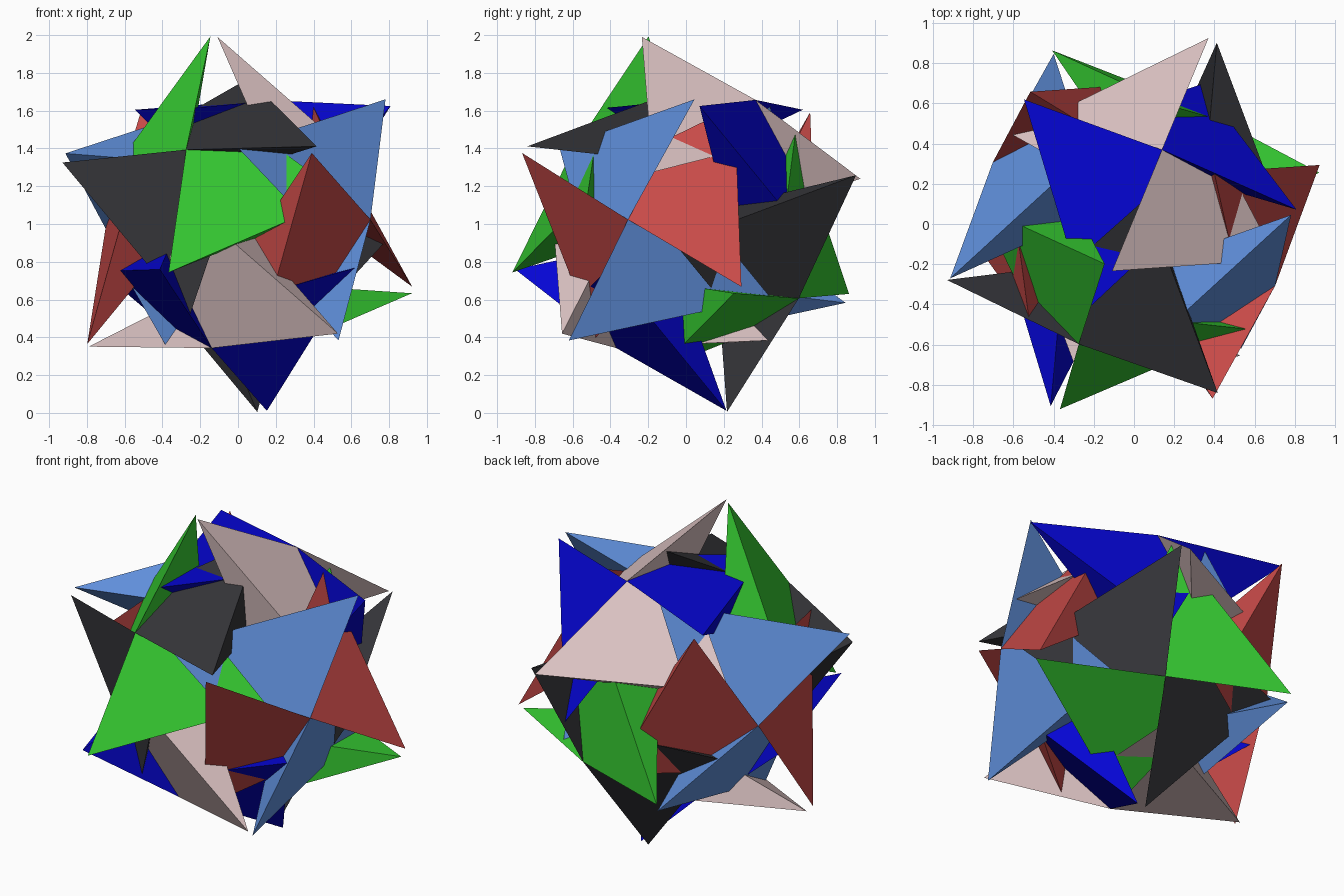
import bpy
import bmesh
from mathutils import Vector

cube = bpy.data.objects.get("Cube")
if cube:
    bpy.data.objects.remove(cube, do_unlink=True)

# Three perpendicular axes of the compound
P2 = Vector((0.182, 0.481, 0.857)).normalized()
P3 = Vector((0.915, -0.402, 0.028))
P3 = (P3 - P2 * P3.dot(P2)).normalized()
P1 = P3.cross(P2)
CENTRE = Vector((0, 0, 1.0))

# Corners of one lobe, measured along (axis, along, across)
POLE = Vector((0.766, 0, 0))
TIP = Vector((0.717, 0.73, 0.024))
LOW = Vector((0.28, 0.024, 0.73))
BACK = POLE + 0.6 * (LOW - POLE) - 0.2 * (TIP - POLE)   # tucked under the next lobe
ROOT = Vector((0.24, 0.24, 0.24))                       # bottom of the dent


def linear(c):
    c /= 255
    return c / 12.92 if c <= 0.04045 else ((c + 0.055) / 1.055) ** 2.4


def material(name, rgb):
    col = [linear(c) for c in rgb] + [1.0]
    mat = bpy.data.materials.new(name)
    mat.use_nodes = True
    mat.diffuse_color = col
    mat.node_tree.nodes["Principled BSDF"].inputs["Base Color"].default_value = col
    return mat


def add_lobe(bm, axis, along, across):
    """Sharp wedge: one flat outer face, with sides running in to the root."""
    def vert(p):
        return bm.verts.new(CENTRE + axis * p.x + along * p.y + across * p.z)

    rim = [vert(p) for p in (POLE, TIP, LOW, BACK)]
    root = vert(ROOT)
    bm.faces.new(rim)
    for i in range(4):
        bm.faces.new((rim[(i + 1) % 4], rim[i], root))


def spiked_solid(name, rgb, axis, along, across):
    """Four lobes, two at each end of the axis."""
    bm = bmesh.new()
    for s in (1, -1):
        add_lobe(bm, axis, s * along, s * across)
        add_lobe(bm, -axis, s * across, s * along)
    bmesh.ops.recalc_face_normals(bm, faces=bm.faces)
    mesh = bpy.data.meshes.new(name)
    bm.to_mesh(mesh)
    bm.free()
    mesh.materials.append(material(name.replace("_solid", ""), rgb))
    obj = bpy.data.objects.new(name, mesh)
    bpy.context.collection.objects.link(obj)


# Two interlocked solids on each axis
spiked_solid("charcoal_solid", (54, 54, 58), P1, P3, P2)
spiked_solid("green_solid", (54, 204, 50), P1, P2, -P3)
spiked_solid("pale_pink_solid", (220, 195, 195), P2, P1, P3)
spiked_solid("deep_blue_solid", (5, 5, 212), P2, P3, -P1)
spiked_solid("light_blue_solid", (96, 144, 220), P3, P2, P1)
spiked_solid("red_solid", (200, 74, 72), P3, P1, -P2)
